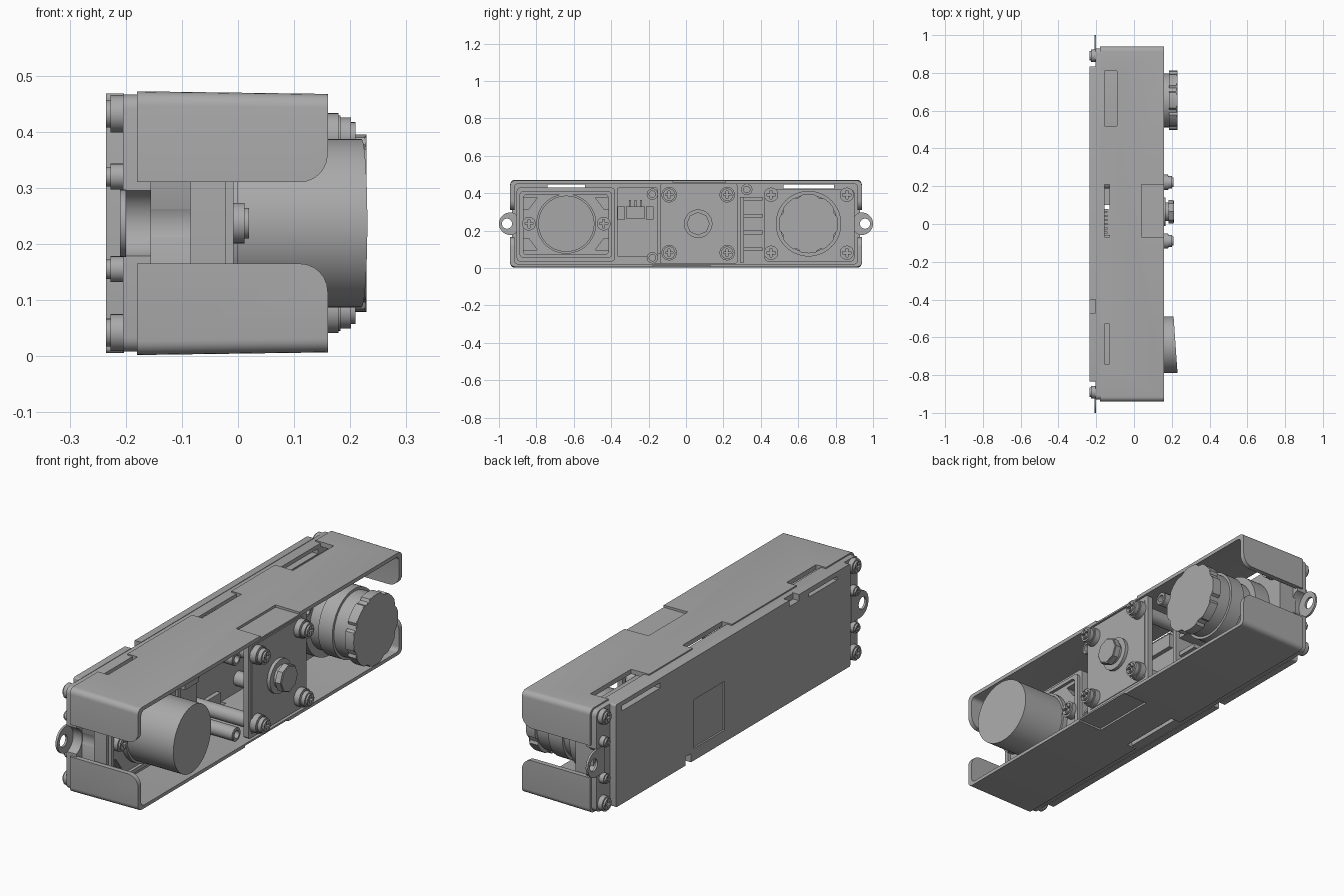
import bpy, bmesh, math
from mathutils import Vector

cube = bpy.data.objects.get("Cube")
if cube:
    bpy.data.objects.remove(cube)

grey = bpy.data.materials.new("plain grey")
grey.use_nodes = True
grey.diffuse_color = (0.4, 0.4, 0.4, 1)
grey.node_tree.nodes["Principled BSDF"].inputs["Base Color"].default_value = grey.diffuse_color
MID = 0.237


def prism(name, outline, a, b, axis="x", bevel=0):
    """Extrude an outline: (y, z) along x, or (x, z) along y."""
    bm = bmesh.new()
    place = (lambda p, t: (t, p[0], p[1])) if axis == "x" else (lambda p, t: (p[0], t, p[1]))
    low = [bm.verts.new(place(p, a)) for p in outline]
    high = [bm.verts.new(place(p, b)) for p in outline]
    bm.faces.new(low)
    top = bm.faces.new(high)
    n = len(outline)
    for i in range(n):
        j = (i + 1) % n
        bm.faces.new((low[i], low[j], high[j], high[i]))
    if bevel:
        bmesh.ops.bevel(bm, geom=list(top.edges), offset=bevel, segments=2, affect="EDGES")
    bmesh.ops.recalc_face_normals(bm, faces=bm.faces)
    mesh = bpy.data.meshes.new(name)
    bm.to_mesh(mesh)
    bm.free()
    mesh.materials.append(grey)
    ob = bpy.data.objects.new(name, mesh)
    bpy.context.collection.objects.link(ob)
    return ob


def rounded(y0, y1, z0, z1, r=0.02, steps=5):
    pts = []
    for k, (y, z) in enumerate([(y1 - r, z1 - r), (y0 + r, z1 - r), (y0 + r, z0 + r), (y1 - r, z0 + r)]):
        for i in range(steps + 1):
            a = math.pi / 2 * (k + i / steps)
            pts.append((y + r * math.cos(a), z + r * math.sin(a)))
    return pts


def circle(y, z, r, n=48):
    return [(y + r * math.cos(math.tau * i / n), z + r * math.sin(math.tau * i / n)) for i in range(n)]


def box(name, x0, x1, y0, y1, z0, z1):
    return prism(name, [(y0, z0), (y1, z0), (y1, z1), (y0, z1)], x0, x1)


def slab(name, x0, x1, y0, y1, z0, z1, r=0.02, bevel=0):
    return prism(name, rounded(y0, y1, z0, z1, r), x0, x1, "x", bevel)


def disc(name, y, z, r, x0, x1, bevel=0, n=48):
    return prism(name, circle(y, z, r, n), x0, x1, "x", bevel)


def cut(ob, *cutters):
    for c in cutters:
        m = ob.modifiers.new("cut", "BOOLEAN")
        m.operation, m.solver, m.object = "DIFFERENCE", "EXACT", c
    graph = bpy.context.evaluated_depsgraph_get()
    graph.update()
    mesh = bpy.data.meshes.new_from_object(ob.evaluated_get(graph))
    ob.modifiers.clear()
    ob.data = mesh
    for c in cutters:
        bpy.data.objects.remove(c)
    return ob


# Screw heads with cross recesses, shared as linked copies
def make_screw():
    head = disc("screw", 0, 0, 0.033, 0, 0.045, 0.008, 24)
    return cut(head, box("c", 0.03, 0.06, -0.02, 0.02, -0.005, 0.005),
               box("c", 0.03, 0.06, -0.005, 0.005, -0.02, 0.02))


screw_master = make_screw()


def screw(name, x, y, z, back=False, scale=1.0):
    ob = bpy.data.objects.new(name, screw_master.data)
    ob.location = (x, y, z)
    ob.scale = (1, scale, scale)
    if back:
        ob.rotation_euler.z = math.pi
    bpy.context.collection.objects.link(ob)


# Open-sided outer shell with slotted ends and service openings
shell = slab("outer_shell", -0.18, 0.16, -0.94, 0.94, 0.002, 0.472, 0.025)
for v in shell.data.vertices:
    if v.co.x > 0:
        v.co.z = MID + (v.co.z - MID) * 0.98
arc = [(math.cos(math.radians(a)), math.sin(math.radians(a))) for a in range(0, 91, 15)]
upper = [(0.11 + 0.05 * c, 0.36 - 0.05 * s) for c, s in arc]
lower = [(0.11 + 0.05 * c, 0.115 + 0.05 * s) for c, s in reversed(arc)]
slot = [(-0.3, 0.31)] + upper[::-1] + [(0.3, 0.36), (0.3, 0.115)] + lower[::-1] + [(-0.3, 0.165)]
cut(shell, slab("c", -0.3, 0.3, -0.918, 0.918, 0.022, 0.45, 0.02),
    prism("c", slot, -1.2, 1.2, "y"),
    box("c", -0.3, -0.09, 0.52, 0.81, 0.42, 0.6),
    box("c", -0.3, -0.13, -0.07, 0.21, 0.42, 0.6),
    box("c", -0.3, -0.13, -0.74, -0.53, 0.42, 0.6),
    box("c", -0.3, -0.13, -0.2, 0.1, -0.1, 0.04),
    box("c", 0.04, 0.3, -0.07, 0.21, 0.458, 0.6),
    box("c", 0.04, 0.3, -0.18, 0.13, -0.1, 0.014))


def edge_openings():
    return [box("c", -0.3, -0.12, 0.52, 0.79, 0.425, 0.448),
            box("c", -0.3, -0.12, -0.74, -0.54, 0.43, 0.446)]


# Base and back cover
base = slab("base_plate", -0.205, -0.155, -0.93, 0.93, 0.008, 0.466, 0.025)
cut(base, *edge_openings(), *[disc("c", s * 0.95, MID, 0.062, -0.3, 0) for s in (-1, 1)])
cover = slab("back_cover", -0.235, -0.203, -0.835, 0.835, 0.006, 0.468, 0.008)
cut(cover, *edge_openings(), box("c", -0.3, -0.227, 0.06, 0.28, 0.06, 0.28),
    box("c", -0.3, -0.1, 0.3, 0.34, -0.1, 0.045), box("c", -0.3, -0.1, -0.47, -0.4, 0.44, 0.6))

for s, side in ((-1, "front"), (1, "rear")):
    # Mounting ear
    ear_outline = [(s * 0.88, MID + 0.06), (s * 0.88, MID - 0.06)]
    ear_outline += [(s * (0.94 + 0.06 * math.cos(a)), MID + 0.06 * math.sin(a))
                    for a in [math.radians(d) for d in range(-90, 91, 10)]]
    ear = prism(side + "_ear", ear_outline, -0.21, -0.2)
    cut(ear, disc("c", s * 0.957, MID, 0.027, -0.3, 0))
    for z, k in ((0.042, 1), (0.155, 0.7), (0.32, 0.7), (0.432, 1)):
        screw(side + "_base_screw", -0.19, s * 0.89, z, True, k)

# Front mount block, hollowed around the ear, with pocketed top plate
block = slab("front_mount_block", -0.17, -0.08, -0.89, -0.39, 0.06, 0.42)
cut(block, disc("c", -0.95, MID, 0.065, -0.4, 0.1))
plate = slab("front_mount_plate", -0.085, -0.022, -0.905, -0.38, 0.035, 0.43)
pockets = []
for s in (-1, 1):
    for t in (-1, 1):
        y, z = -0.64 + s * 0.2, MID + t * 0.11
        pockets.append(prism("c", [(y - s * 0.045, z + t * 0.03), (y + s * 0.035, z + t * 0.03),
                                   (y + s * 0.035, z - t * 0.03), (y, z - t * 0.03)], -0.06, 0.1))
cut(plate, *pockets)
rim = slab("front_mount_rim", -0.03, -0.008, -0.89, -0.395, 0.055, 0.41)
cut(rim, slab("c", -0.1, 0.1, -0.87, -0.415, 0.072, 0.393))
for y in (-0.84, -0.44):
    screw("front_mount_screw", -0.025, y, MID, scale=1.1)

# Front drum with slanted face
disc("front_drum_collar", -0.64, MID, 0.16, -0.03, 0.0)
drum = disc("front_drum", -0.64, MID, 0.15, -0.03, 0.22, 0.008, 64)
for v in drum.data.vertices:
    if v.co.x > 0.1:
        v.co.x -= (v.co.y + 0.64) * 0.07

# Rear mount plate and scalloped drum
slab("rear_mount_plate", -0.17, -0.08, 0.42, 0.9, 0.035, 0.42)
disc("rear_drum_base", 0.655, MID, 0.175, -0.09, 0.0, 0.01, 64)
disc("rear_drum", 0.655, MID, 0.143, -0.02, 0.2, 0, 64)
disc("rear_drum_band", 0.655, MID, 0.155, 0.05, 0.12, 0.008, 64)
scallop = []
for i in range(96):
    a = math.tau * i / 96
    r = 0.148 if i % 12 in (5, 6, 7) else 0.158
    scallop.append((0.655 + r * math.cos(a), MID + r * math.sin(a)))
prism("rear_drum_rim", scallop, 0.185, 0.229, "x", 0.003)
for y in (0.455, 0.86):
    for z in (0.082, 0.392):
        screw("rear_mount_screw", -0.08, y, z, scale=1.15)

# Ribs beside the rear mount
box("rib_wall", -0.17, 0.02, 0.29, 0.31, 0.03, 0.38)
for z in (0.1, 0.19, 0.28, 0.37):
    box("rib", -0.17, 0.0, 0.3, 0.41, z - 0.01, z + 0.01)
for y, z in ((0.325, 0.42), (-0.18, 0.055), (-0.18, 0.395)):
    post = disc("hollow_post", y, z, 0.03, -0.17, 0.12, 0.003, 24)
    cut(post, disc("c", y, z, 0.017, 0.04, 0.3, 0, 20))

# Centre board, its supports, screws and lens
slab("centre_board", 0.125, 0.15, -0.14, 0.275, 0.025, 0.45, 0.012)
for y in (-0.09, 0.22):
    for z in (0.082, 0.392):
        disc("board_support", y, z, 0.032, -0.17, 0.13, 0, 24)
        disc("board_washer", y, z, 0.041, 0.145, 0.183, 0.004, 32)
        screw("board_screw", 0.164, y, z)
slab("board_frame", 0.148, 0.153, -0.12, 0.255, 0.04, 0.435, 0.01)
disc("lens_base", 0.065, MID, 0.076, 0.145, 0.168, 0.003)
disc("lens_neck", 0.065, MID, 0.05, 0.16, 0.2)
disc("lens_cap", 0.065, MID, 0.062, 0.182, 0.212, 0.004, 8)

# Connector and circuit board in the open bay
slab("bay_board", -0.16, -0.1, -0.37, -0.15, 0.06, 0.43, 0.012)
box("bay_connector", -0.1, -0.04, -0.32, -0.22, 0.265, 0.33)
for y in (-0.3, -0.27, -0.24):
    box("connector_pin", -0.09, -0.06, y - 0.006, y + 0.006, 0.32, 0.365)
for y in (-0.345, -0.195):
    box("connector_tab", -0.1, -0.07, y - 0.02, y + 0.02, 0.26, 0.33)

# Edge connectors behind the top and bottom openings
box("top_port", -0.17, -0.135, -0.06, 0.08, 0.38, 0.445)
box("bottom_port", -0.17, -0.135, -0.17, 0.07, 0.025, 0.08)
for i in range(6):
    box("port_pin", -0.17, -0.14, -0.05 + i * 0.022, -0.04 + i * 0.022, 0.44, 0.455)

bpy.data.objects.remove(screw_master)
done = set()
for ob in bpy.context.scene.objects:
    if ob.type == "MESH" and ob.data.materials and ob.data.materials[0] == grey and ob.data.name not in done:
        done.add(ob.data.name)
        ob.data.shade_smooth()
        ob.data.set_sharp_from_angle(angle=math.radians(30))
